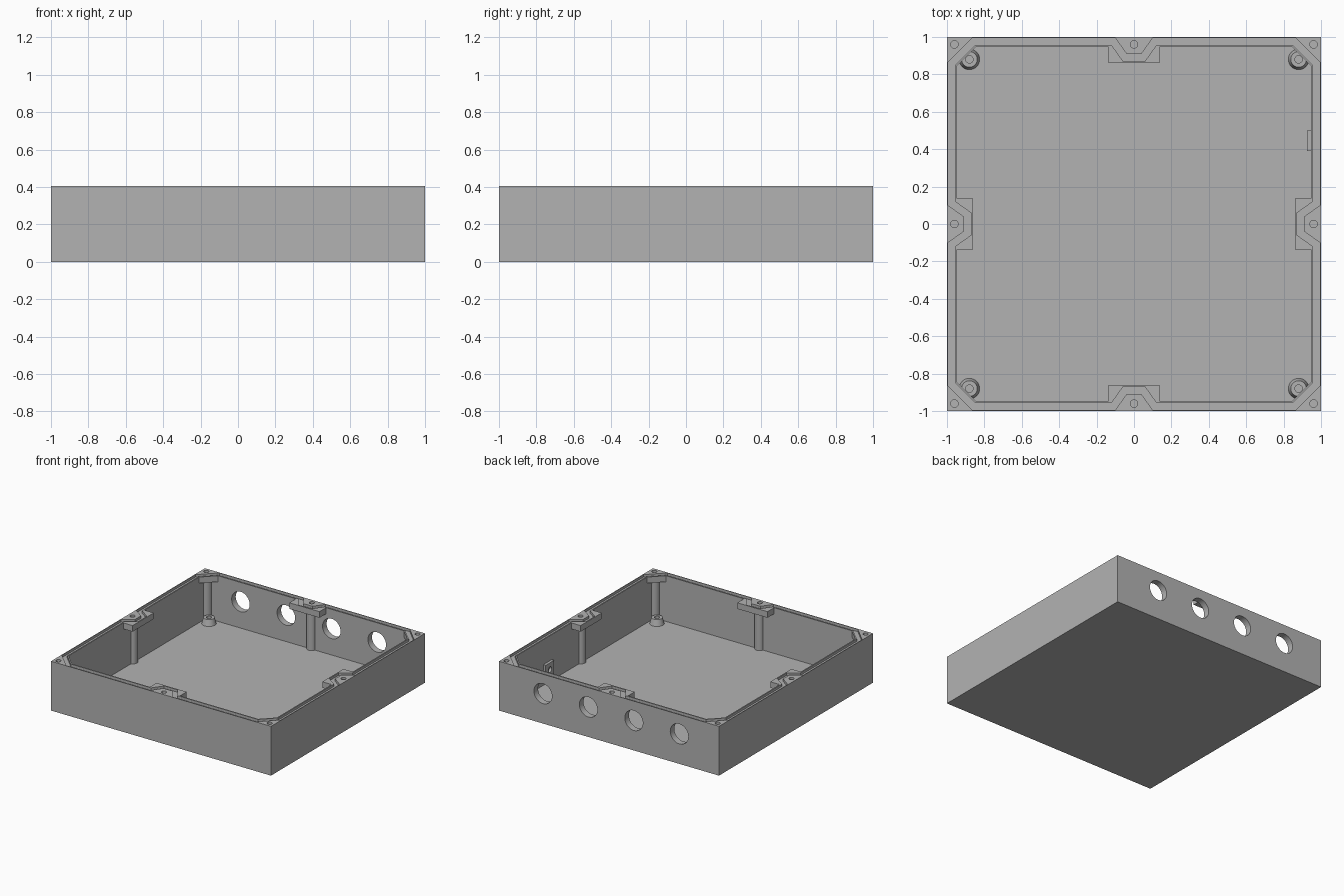
import bpy, bmesh, math
from mathutils import Matrix

cube = bpy.data.objects.get("Cube")
if cube:
    bpy.data.objects.remove(cube, do_unlink=True)

H, FLOOR, INNER = 0.405, 0.03, 0.947   # height, floor thickness, inner wall
BOSS_Z = H - 0.05                      # underside of the screw bosses
SCREW = 0.96                           # screw distance from the centre

grey = bpy.data.materials.new("grey plastic")
grey.use_nodes = True
grey.diffuse_color = (0.45, 0.45, 0.45, 1)
grey.node_tree.nodes["Principled BSDF"].inputs["Base Color"].default_value = (0.45, 0.45, 0.45, 1)


def finish(name, bm):
    bmesh.ops.recalc_face_normals(bm, faces=bm.faces)
    mesh = bpy.data.meshes.new(name)
    bm.to_mesh(mesh)
    bm.free()
    mesh.materials.append(grey)
    obj = bpy.data.objects.new(name, mesh)
    bpy.context.collection.objects.link(obj)
    return obj


def add_prism(bm, points, z0, z1):
    base = bm.faces.new([bm.verts.new((x, y, z0)) for x, y in points])
    top = bmesh.ops.extrude_face_region(bm, geom=[base])["geom"]
    for v in top:
        if isinstance(v, bmesh.types.BMVert):
            v.co.z = z1


def prism(name, points, z0, z1):
    bm = bmesh.new()
    add_prism(bm, points, z0, z1)
    return finish(name, bm)


def rect(x0, x1, y0, y1):
    return [(x0, y0), (x1, y0), (x1, y1), (x0, y1)]


def add_cone(bm, x, y, z0, z1, r0, r1=None):
    bmesh.ops.create_cone(bm, cap_ends=True, segments=32, radius1=r0,
                          radius2=r0 if r1 is None else r1, depth=z1 - z0,
                          matrix=Matrix.Translation((x, y, (z0 + z1) / 2)))


def cone(name, *args):
    bm = bmesh.new()
    add_cone(bm, *args)
    return finish(name, bm)


def turned(points, k):
    c, s = round(math.cos(k * math.pi / 2)), round(math.sin(k * math.pi / 2))
    return [(x * c - y * s, x * s + y * c) for x, y in points]


def cut(obj, cutters):
    for c in cutters:
        mod = obj.modifiers.new("cut", 'BOOLEAN')
        mod.operation, mod.solver, mod.object = 'DIFFERENCE', 'EXACT', c
    bpy.context.view_layer.update()
    mesh = bpy.data.meshes.new_from_object(
        obj.evaluated_get(bpy.context.evaluated_depsgraph_get()))
    obj.modifiers.clear()
    obj.data = mesh


def ring_path(edge, corner, top_w, low_w, low):
    # one side of the seal path, repeated around the box
    side = [(corner, edge), (top_w, edge), (low_w, low),
            (-low_w, low), (-top_w, edge), (-corner, edge)]
    return [p for k in range(4) for p in turned(side, k)]


# Cutters: cavity, seal groove, screw holes, cable holes
cavity = prism("cavity_cutter", rect(-INNER, INNER, -INNER, INNER), FLOOR, 0.6)

groove = prism("groove_cutter", ring_path(0.994, 0.866, 0.10, 0.04, 0.91), H - 0.02, 0.5)
core = prism("groove_core", ring_path(0.957, 0.85, 0.12, 0.06, 0.872), H - 0.1, 0.6)
cut(groove, [core])

mids = [turned([(0, SCREW)], k)[0] for k in range(4)]
corners = [turned([(SCREW, SCREW)], k)[0] for k in range(4)]
bm = bmesh.new()
for x, y in mids + corners:
    add_cone(bm, x, y, 0.2, 0.5, 0.02)
screw_holes = finish("screw_hole_cutter", bm)

bm = bmesh.new()
for i in range(4):
    bmesh.ops.create_cone(bm, cap_ends=True, segments=48, radius1=0.082, radius2=0.082, depth=0.2,
                          matrix=Matrix.Translation((0.6 - 0.413 * i, 0.97, 0.246))
                          @ Matrix.Rotation(math.pi / 2, 4, 'X'))
cable_holes = finish("cable_hole_cutter", bm)

# Open box
case = prism("case", rect(-1, 1, -1, 1), 0, H)
cut(case, [cavity, groove, screw_holes, cable_holes])
parts = [case]

# Screw bosses, columns and floor standoffs, repeated on all four sides
for k in range(4):
    boss = prism(f"side_boss_{k}", turned(rect(-0.137, 0.137, 0.862, INNER), k), BOSS_Z, H)
    gusset = prism(f"corner_boss_{k}",
                   turned([(INNER, INNER), (0.846, INNER), (INNER, 0.846)], k), BOSS_Z, H)
    x, y = mids[k]
    post = cone(f"side_column_{k}", x * 0.995, y * 0.995, FLOOR - 0.01, BOSS_Z, 0.038)
    x, y = turned([(0.945, 0.945)], k)[0]
    corner_post = cone(f"corner_column_{k}", x, y, FLOOR - 0.01, BOSS_Z, 0.042)
    for obj in (boss, gusset):
        cut(obj, [groove, screw_holes])
    for obj in (post, corner_post):
        cut(obj, [screw_holes])
    x, y = turned([(0.88, 0.88)], k)[0]
    standoff = cone(f"standoff_{k}", x, y, FLOOR, 0.08, 0.055, 0.042)
    bore = cone("standoff_bore", x, y, FLOOR + 0.005, 0.2, 0.02)
    cut(standoff, [bore])
    bpy.data.objects.remove(bore, do_unlink=True)
    parts += [boss, gusset, post, corner_post, standoff]

# Small pierced lug on the left wall
lug = prism("wall_lug", rect(0.925, INNER, 0.39, 0.5), 0.09, 0.2)
bm = bmesh.new()
bmesh.ops.create_cone(bm, cap_ends=True, segments=24, radius1=0.022, radius2=0.022, depth=0.06,
                      matrix=Matrix.Translation((0.915, 0.445, 0.145))
                      @ Matrix.Rotation(math.pi / 2, 4, 'Y'))
lug_hole = finish("lug_hole_cutter", bm)
cut(lug, [lug_hole])
parts.append(lug)

for helper in (cavity, groove, core, screw_holes, cable_holes, lug_hole):
    bpy.data.objects.remove(helper, do_unlink=True)

# Smooth round walls, crisp edges
for obj in parts:
    obj.select_set(True)
bpy.context.view_layer.objects.active = case
bpy.ops.object.shade_smooth_by_angle(angle=math.radians(30))
